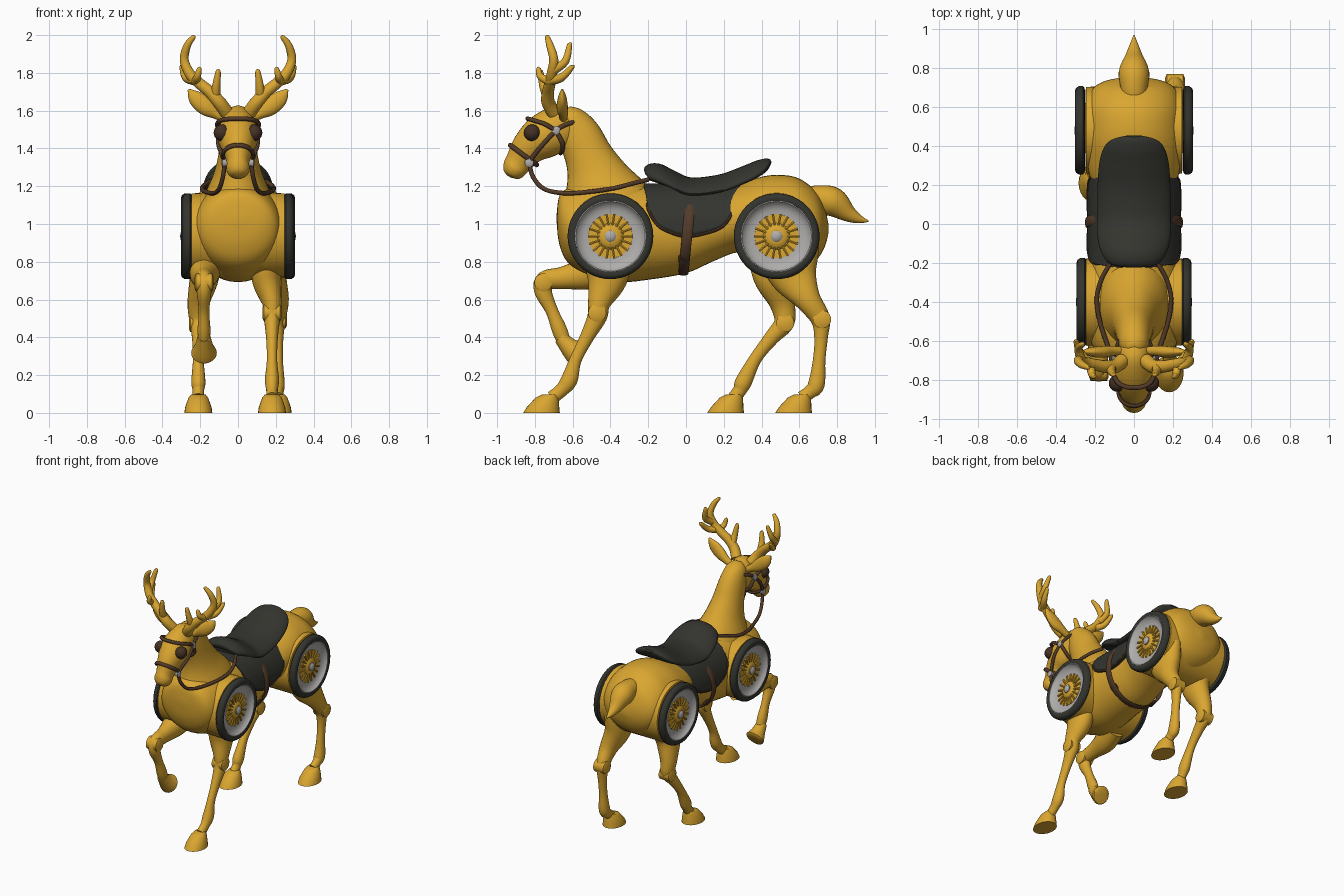
import bpy, bmesh, math
from mathutils import Vector

def material(name, rgb):
    m = bpy.data.materials.new(name)
    m.diffuse_color = (*rgb, 1)
    return m

GOLD = material("golden yellow", (0.70, 0.38, 0.03))
DARK = material("dark charcoal", (0.034, 0.035, 0.028))
BROWN = material("leather brown", (0.088, 0.044, 0.022))
EYE = material("dark brown", (0.06, 0.031, 0.018))
GREY = material("light grey", (0.43, 0.42, 0.41))
X, Y, Z = Vector((1, 0, 0)), Vector((0, 1, 0)), Vector((0, 0, 1))

def spline(pts, sub, closed):
    """Catmull-Rom through points of any dimension."""
    n, out = len(pts), []
    get = lambda i: pts[i % n] if closed else pts[max(0, min(n - 1, i))]
    for i in range(n if closed else n - 1):
        a, b, c, d = get(i - 1), get(i), get(i + 1), get(i + 2)
        for k in range(sub):
            t = k / sub
            out.append(0.5 * (2 * b + (c - a) * t + (2 * a - 5 * b + 4 * c - d) * t * t
                              + (3 * b - a - 3 * c + d) * t ** 3))
    return out if closed else out + [pts[-1]]

def finish(name, bm, mat):
    bmesh.ops.recalc_face_normals(bm, faces=bm.faces)
    for f in bm.faces:
        f.smooth = True
    for e in bm.edges:
        e.smooth = not (len(e.link_faces) == 2 and e.calc_face_angle(0) > 0.75)
    me = bpy.data.meshes.new(name)
    bm.to_mesh(me)
    bm.free()
    me.materials.append(mat)
    ob = bpy.data.objects.new(name, me)
    bpy.context.collection.objects.link(ob)
    return ob

def tube(name, pts, mat, ref=X, sub=5, seg=24, closed=False, axis=None, shape=None):
    """Loft ellipses (x, y, z, half width along ref, half depth) along a path."""
    pts = [Vector(p if len(p) == 5 else (*p, p[3])) for p in pts]
    path = spline(pts, sub, closed)
    n, bm, rings = len(path), bmesh.new(), []
    for i, p in enumerate(path):
        c = Vector(p[:3])
        nxt, prv = (path[(i + 1) % n], path[i - 1]) if closed else (path[min(i + 1, n - 1)], path[max(i - 1, 0)])
        t = axis or (Vector(nxt[:3]) - Vector(prv[:3])).normalized()
        side = (ref - t * ref.dot(t)).normalized()
        nor = t.cross(side)
        ring = []
        for k in range(seg):
            a = 2 * math.pi * k / seg
            v = c + side * (max(p[3], .001) * math.cos(a)) + nor * (max(p[4], .001) * math.sin(a))
            ring.append(bm.verts.new(shape(v) if shape else v))
        rings.append(ring)
    for i in range(n if closed else n - 1):
        r, q = rings[i], rings[(i + 1) % n]
        for k in range(seg):
            j = (k + 1) % seg
            bm.faces.new((r[k], r[j], q[j], q[k]))
    if not closed:
        bm.faces.new(rings[0])
        bm.faces.new(rings[-1])
    return finish(name, bm, mat)

def turned(name, prof, mat, s, y, z, closed=False, seg=48):
    """Revolve (x, radius) around an x-axis through y, z."""
    return tube(name, [(s * x, y, z, r) for x, r in prof], mat, ref=Y, sub=1, seg=seg, closed=closed, axis=X)

def ball(name, c, r, mat):
    bm = bmesh.new()
    bmesh.ops.create_uvsphere(bm, u_segments=20, v_segments=12, radius=r)
    bmesh.ops.translate(bm, verts=bm.verts, vec=c)
    return finish(name, bm, mat)

# Torso, neck, head and tail
tube("torso", [(0, y, z, a, b) for y, z, a, b in (
    (-.685, 1.03, .03, .02), (-.67, 1.02, .15, .13), (-.62, .99, .215, .2), (-.5, .97, .245, .245),
    (-.35, .955, .25, .262), (-.2, .955, .23, .25), (0, .955, .215, .215), (.15, .99, .21, .185),
    (.28, 1.03, .235, .18), (.4, 1.03, .255, .22), (.5, 1.01, .26, .25), (.6, 1.0, .255, .24),
    (.69, .99, .215, .18), (.735, .98, .14, .10), (.755, .975, .02, .02))], GOLD, seg=40, axis=Y)
tube("neck", [(0, -.40, 1.03, .2, .27), (0, -.435, 1.14, .18, .235), (0, -.475, 1.26, .13, .165),
              (0, -.515, 1.36, .105, .128), (0, -.57, 1.48, .088, .112), (0, -.62, 1.57, .07, .075),
              (0, -.64, 1.61, .03, .03)], GOLD, seg=32)
tube("head", [(0, -.585, 1.55, .03, .04), (0, -.61, 1.54, .07, .09), (0, -.66, 1.515, .09, .12),
              (0, -.76, 1.46, .106, .118), (0, -.83, 1.405, .085, .095), (0, -.885, 1.33, .06, .072),
              (0, -.91, 1.29, .062, .064), (0, -.928, 1.262, .045, .045), (0, -.935, 1.25, .01, .01)],
     GOLD, seg=32)
tube("tail", [(0, .62, 1.13, .06), (0, .70, 1.135, .07), (0, .78, 1.115, .078), (0, .86, 1.055, .045),
              (0, .92, 1.025, .022), (0, .967, 1.015, .003)], GOLD)
# Drums that carry the wheels
for n, y in (("front", -.40), ("rear", .48)):
    turned(n + "_wheel_drum", [(-.248, .2), (-.246, .222), (-.2, .224), (.2, .224), (.246, .222), (.248, .2)],
           GOLD, 1, y, .94)

# Legs: side, knee position, path of (y, z, radius), hoof centre
def leg(name, x, knee, path, hoof=None):
    tube(name, [(x * (.85 if r > .1 else 1), y, z, min(r * .85, .078), r) for y, z, r in path], GOLD, seg=20)
    turned(name + "_joint", [(-.05, .03), (-.042, .048), (.042, .048), (.05, .03)], GOLD, 1, *knee, seg=24)\
        .location.x = x
    if hoof is not None:
        tube(name + "_hoof", [(x, hoof + d, z, a, b) for d, z, a, b in (
            (0, 0, .074, .097), (.008, .03, .07, .086), (.03, .08, .052, .062), (.046, .098, .038, .042))],
            GOLD, sub=1, axis=Z)

leg("front_leg_right", .18, (-.47, .53),
    [(-.41, .82, .13), (-.42, .7, .105), (-.46, .58, .06), (-.47, .51, .052), (-.525, .4, .037), (-.585, .28, .032),
     (-.618, .175, .044), (-.66, .12, .036), (-.71, .08, .036)], -.765)
leg("front_leg_left_raised", -.18, (-.755, .69),
    [(-.42, .8, .13), (-.53, .74, .09), (-.65, .715, .06), (-.745, .70, .052), (-.755, .64, .046), (-.71, .54, .033),
     (-.67, .44, .04), (-.645, .375, .035)])
tube("raised_hoof", [(-.18, -.665, .40, .036), (-.18, -.625, .355, .048), (-.18, -.59, .325, .064),
                     (-.18, -.575, .315, .063), (-.18, -.572, .313, .01)], GOLD, sub=2)
leg("hind_leg_right", .21, (.72, .495),
    [(.54, .84, .17), (.575, .72, .125), (.645, .6, .07), (.71, .5, .052), (.715, .4, .036), (.705, .28, .033),
     (.69, .15, .044), (.655, .11, .036), (.615, .08, .036)], .57)
leg("hind_leg_left", -.21, (.525, .475),
    [(.48, .84, .16), (.47, .72, .115), (.51, .58, .068), (.52, .48, .054), (.455, .4, .04), (.37, .29, .033),
     (.305, .165, .044), (.285, .12, .036), (.255, .08, .036)], .21)

# Paired parts
flap_low = ((-.215, 1.19), (-.2, 1.08), (-.15, .995), (-.08, .955), (0, .935), (.1, .95), (.19, .985),
            (.24, 1.05), (.285, 1.16))
def arch(y, z, rx):
    return (rx * math.sqrt(max(0, 1 - ((z - .96) / .24) ** 2)), y, z)

for s, side in ((1, "right"), (-1, "left")):
    flip = lambda pts: [(s * p[0], *p[1:]) for p in pts]
    # Antlers and ears
    tube("antler_beam_" + side, flip([(.06, -.70, 1.59, .038), (.10, -.73, 1.645, .036), (.15, -.73, 1.70, .032),
         (.205, -.72, 1.745, .03), (.255, -.71, 1.795, .028), (.285, -.70, 1.87, .024), (.268, -.72, 1.945, .02),
         (.235, -.735, 1.99, .012), (.23, -.737, 1.997, .004)]), GOLD, ref=Y, seg=14)
    for i, t in enumerate((
            [(.12, -.73, 1.67, .028), (.115, -.755, 1.73, .022), (.105, -.77, 1.805, .014), (.103, -.77, 1.818, .004)],
            [(.23, -.72, 1.76, .026), (.275, -.66, 1.775, .022), (.296, -.605, 1.83, .014), (.298, -.60, 1.842, .004)],
            [(.265, -.71, 1.81, .026), (.285, -.64, 1.86, .021), (.265, -.617, 1.945, .014), (.262, -.615, 1.96, .004)],
            [(.225, -.72, 1.755, .024), (.215, -.77, 1.78, .019), (.205, -.78, 1.82, .013), (.203, -.78, 1.832, .004)])):
        tube(f"antler_tine_{i + 1}_{side}", flip(t), GOLD, ref=Y, seg=12)
    tube("ear_" + side, flip([(.06, -.65, 1.555, .02, .022), (.115, -.65, 1.585, .026, .03), (.17, -.655, 1.62, .03, .046),
         (.225, -.655, 1.668, .022, .04), (.262, -.655, 1.712, .005, .006)]), GOLD, ref=Y, seg=16)
    # Eyes and bridle
    ball("eye_" + side, (s * .085, -.815, 1.483), .044, EYE)
    for i, c in enumerate([(.096, -.69, 1.495), (.07, -.83, 1.325)]):
        turned(f"bridle_stud_{i + 1}_{side}", [(c[0] - .02, .02), (c[0] + .012, .024), (c[0] + .018, .012)],
               GREY, s, c[1], c[2], seg=16)
    strap = lambda n, p: tube(n + side, flip([(*q, .012) for q in p]), BROWN, ref=Y + Z * .3, seg=10)
    strap("cheek_strap_", [(.1, -.69, 1.495), (.105, -.75, 1.43), (.086, -.80, 1.37), (.068, -.83, 1.325)])
    strap("throat_strap_", [(.1, -.69, 1.495), (.09, -.655, 1.43), (.05, -.655, 1.39), (0, -.665, 1.375)])
    strap("ear_strap_", [(.097, -.69, 1.495), (.09, -.65, 1.52), (.08, -.61, 1.535), (.06, -.59, 1.54)])
    strap("brow_strap_", [(.1, -.69, 1.495), (.11, -.75, 1.53), (.085, -.81, 1.55), (.04, -.835, 1.557),
                          (0, -.838, 1.557)])
    strap("rein_", [(.07, -.83, 1.325), (.08, -.81, 1.25), (.10, -.75, 1.185), (.13, -.64, 1.163),
                    (.175, -.5, 1.172), (.19, -.38, 1.19), (.165, -.28, 1.215), (.12, -.2, 1.235)])
    # Flap binding and girth buckle
    tube("flap_binding_" + side, flip([(*arch(y, z, .234), .0085) for y, z in flap_low]), BROWN, ref=Z + Y * .3, seg=8)
    tube("girth_buckle_" + side, flip([(.16, -.012, .80, .028, .02), (.185, -.012, .83, .028, .02)]),
         EYE, ref=Y, sub=1, seg=12)
    # Wheels
    for n, y, o in (("front", -.40, -.008), ("rear", .48, 0)):
        w = f"{n}_wheel_{side}_"
        turned(w + "tyre", [(x + o, r) for x, r in ((.25, .185), (.253, .218), (.262, .227), (.282, .227),
               (.297, .217), (.302, .203), (.298, .188))], DARK, s, y, .935, closed=True)
        turned(w + "rim", [(x + o, r) for x, r in ((.25, .192), (.297, .192), (.298, .184), (.284, .174),
               (.273, .158), (.267, .14), (.265, .116), (.25, .116))], GREY, s, y, .935, closed=True)
        turned(w + "hub", [(x + o, r) for x, r in ((.25, .118), (.267, .116), (.267, .07), (.282, .058), (.288, .03))],
               GOLD, s, y, .935)
        turned(w + "cap", [(x + o, r) for x, r in ((.27, .03), (.295, .03), (.304, .02), (.306, .004))],
               GREY, s, y, .935, seg=20)
        for k in range(18):
            a = 2 * math.pi * k / 18
            d = Y * math.cos(a) + Z * math.sin(a)
            c = Vector((s * (.274 + o), y, .935))
            tube(f"{w}spoke_{k + 1}", [(*(c + d * r), .007) for r in (.05, .12)], GOLD, sub=1, seg=6)

# Noseband
tube("noseband", [(.08 * math.cos(a), -.86 - .8 * .09 * math.sin(a), 1.365 + .59 * .09 * math.sin(a), .013, .01)
     for a in (k * math.pi / 8 for k in range(16))], BROWN, ref=Vector((0, -.59, -.8)), sub=2, seg=10, closed=True)

# Saddle seat, flaps and girth
tube("saddle_seat", [(0, y, z, a, b) for y, z, a, b in (
    (-.215, 1.27, .08, .01), (-.2, 1.275, .13, .04), (-.15, 1.27, .165, .05), (-.08, 1.245, .185, .042),
    (.02, 1.205, .19, .042), (.18, 1.22, .187, .042), (.31, 1.265, .178, .042), (.39, 1.3, .155, .04),
    (.43, 1.325, .115, .025), (.45, 1.335, .05, .008))], DARK, seg=36,
    shape=lambda v: Vector((v.x, v.y, v.z - 1.2 * v.x ** 2)))
bm = bmesh.new()
rows = []
for y, z in spline([Vector(p) for p in flap_low], 4, False):
    m = math.acos(max(-1, min(1, (z - .96) / .24)))
    rows.append([bm.verts.new((.224 * math.sin(m * k / 16), y, .96 + .24 * math.cos(m * k / 16))) for k in range(-16, 17)])
for p, q in zip(rows, rows[1:]):
    for k in range(32):
        bm.faces.new((p[k], p[k + 1], q[k + 1], q[k]))
flap = finish("saddle_flaps", bm, DARK)
mod = flap.modifiers.new("thickness", 'SOLIDIFY')
mod.thickness, mod.offset = .03, 0
tube("girth_strap", [(.243 * math.sin(a), .008 + .022 * math.cos(a), .96 + .225 * math.cos(a), .027, .008)
     for a in (k * math.pi / 12 for k in range(24))], BROWN, ref=Y, sub=3, seg=10, closed=True)
